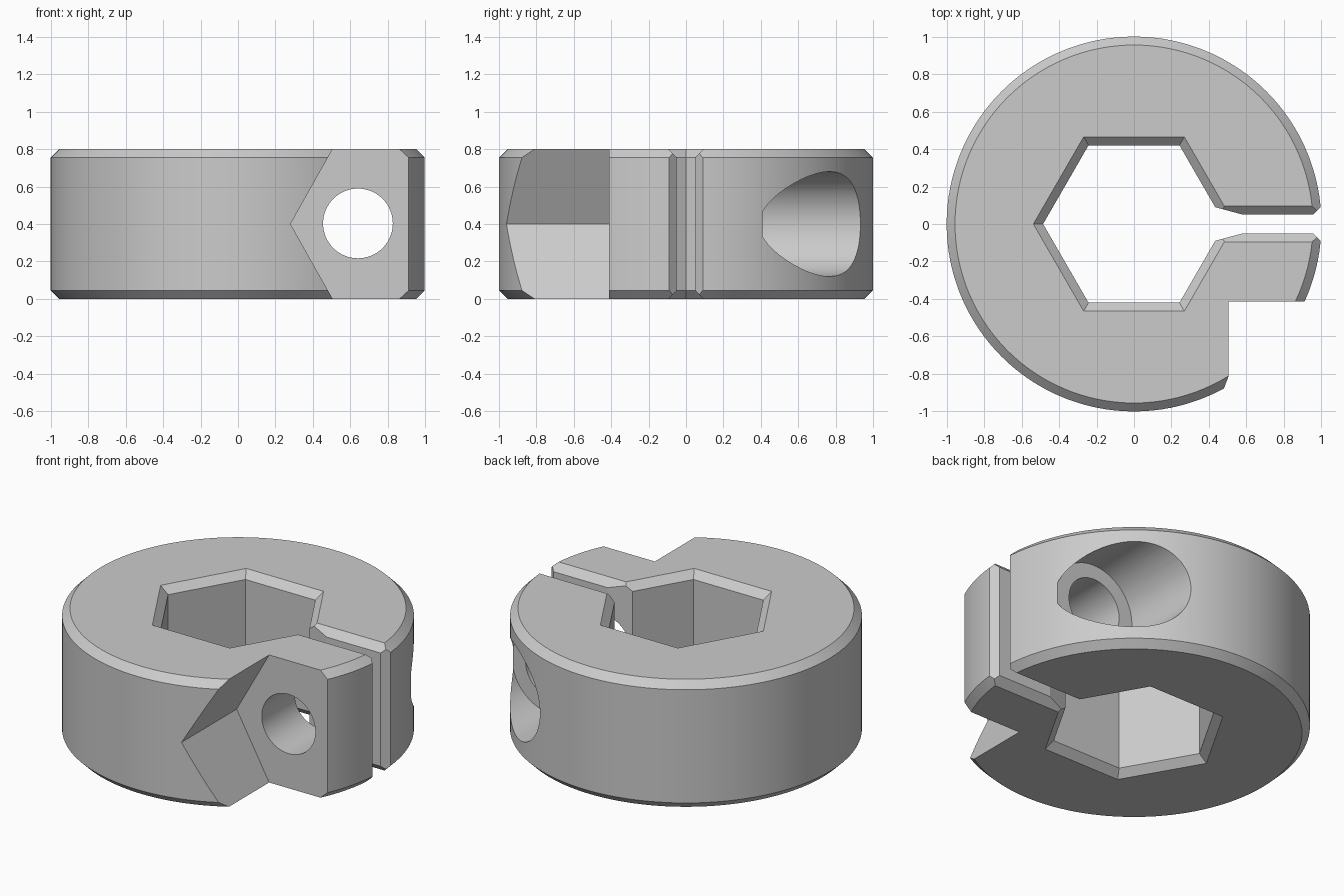
import bpy, bmesh
from math import cos, sin, pi, radians

cube = bpy.data.objects.get("Cube")
if cube:
    bpy.data.objects.remove(cube, do_unlink=True)

HEIGHT, CHAMFER = 0.8, 0.045

# One grey metal for the whole collar
steel = bpy.data.materials.new("grey metal")
steel.use_nodes = True
grey = (0.6, 0.6, 0.6, 1)
steel.diffuse_color = grey
steel.node_tree.nodes["Principled BSDF"].inputs["Base Color"].default_value = grey


def circle(r, n, cx=0, cy=0):
    return [(cx + r * cos(2 * pi * i / n), cy + r * sin(2 * pi * i / n)) for i in range(n)]


def loft(name, sections, axis="z"):
    """Solid skinned through (position, outline) sections along an axis."""
    place = {"x": lambda u, v, t: (t, u, v),
             "y": lambda u, v, t: (u, t, v),
             "z": lambda u, v, t: (u, v, t)}[axis]
    bm = bmesh.new()
    rings = [[bm.verts.new(place(u, v, t)) for u, v in outline] for t, outline in sections]
    for a, b in zip(rings, rings[1:]):
        for i in range(len(a)):
            j = (i + 1) % len(a)
            bm.faces.new((a[i], a[j], b[j], b[i]))
    bm.faces.new(rings[0])
    bm.faces.new(rings[-1])
    bmesh.ops.recalc_face_normals(bm, faces=bm.faces)
    mesh = bpy.data.meshes.new(name)
    bm.to_mesh(mesh)
    bm.free()
    mesh.materials.append(steel)
    obj = bpy.data.objects.new(name, mesh)
    bpy.context.collection.objects.link(obj)
    return obj


def prism(name, outline, axis, lo, hi):
    return loft(name, [(lo, outline), (hi, outline)], axis)


# Chamfered round body
collar = loft("clamp_collar", [
    (0, circle(1 - CHAMFER, 128)), (CHAMFER, circle(1, 128)),
    (HEIGHT - CHAMFER, circle(1, 128)), (HEIGHT, circle(1 - CHAMFER, 128))])

# Hexagonal bore, flared at both ends
bore, flare = circle(0.485, 6), circle(0.589, 6)
cutters = [loft("hex_bore_cutter", [
    (-CHAMFER, flare), (CHAMFER, bore),
    (HEIGHT - CHAMFER, bore), (HEIGHT + CHAMFER, flare)])]

# Clamping slit with eased inner and outer corners
half = [(0.3, 0.126), (0.58, 0.05), (0.955, 0.05), (1.1, 0.195)]
slit = half + [(x, -y) for x, y in reversed(half)]
cutters.append(prism("slit_cutter", slit, "z", -0.2, 1))

# Chamfers along the slit, top and bottom
for name, tip, out in (("slit_top_cutter", HEIGHT - 0.095, 0.2),
                       ("slit_bottom_cutter", 0.095, -0.2)):
    vee = [(0, tip), (0.2, tip + out), (-0.2, tip + out)]
    cutters.append(prism(name, vee, "x", 0.3, 1.2))

# Pointed notch in front for the screw seat
notch = [(0.28, 0.4), (0.618, -0.2), (1.3, -0.2), (1.3, 1), (0.618, 1)]
cutters.append(prism("notch_cutter", notch, "y", -1.3, -0.413))

# Screw hole and its counterbore from the back
cutters.append(prism("screw_hole_cutter", circle(0.186, 64, 0.64, 0.403), "y", -1.2, 1.2))
cutters.append(prism("counterbore_cutter", circle(0.28, 80, 0.64, 0.4), "y", 0.41, 1.2))

# Cut the body and bake the result
for cutter in cutters:
    cutter.hide_render = True
    cut = collar.modifiers.new(cutter.name, "BOOLEAN")
    cut.operation = "DIFFERENCE"
    cut.solver = "EXACT"
    cut.object = cutter
bpy.context.view_layer.update()
baked = bpy.data.meshes.new_from_object(
    collar.evaluated_get(bpy.context.evaluated_depsgraph_get()))
collar.modifiers.clear()
collar.data = baked
baked.materials.clear()
baked.materials.append(steel)
for face in baked.polygons:
    face.material_index = 0
for cutter in cutters:
    bpy.data.objects.remove(cutter, do_unlink=True)

# Smooth curved walls, keep machined edges crisp
bpy.ops.object.select_all(action="DESELECT")
collar.select_set(True)
bpy.context.view_layer.objects.active = collar
bpy.ops.object.shade_smooth_by_angle(angle=radians(12))
